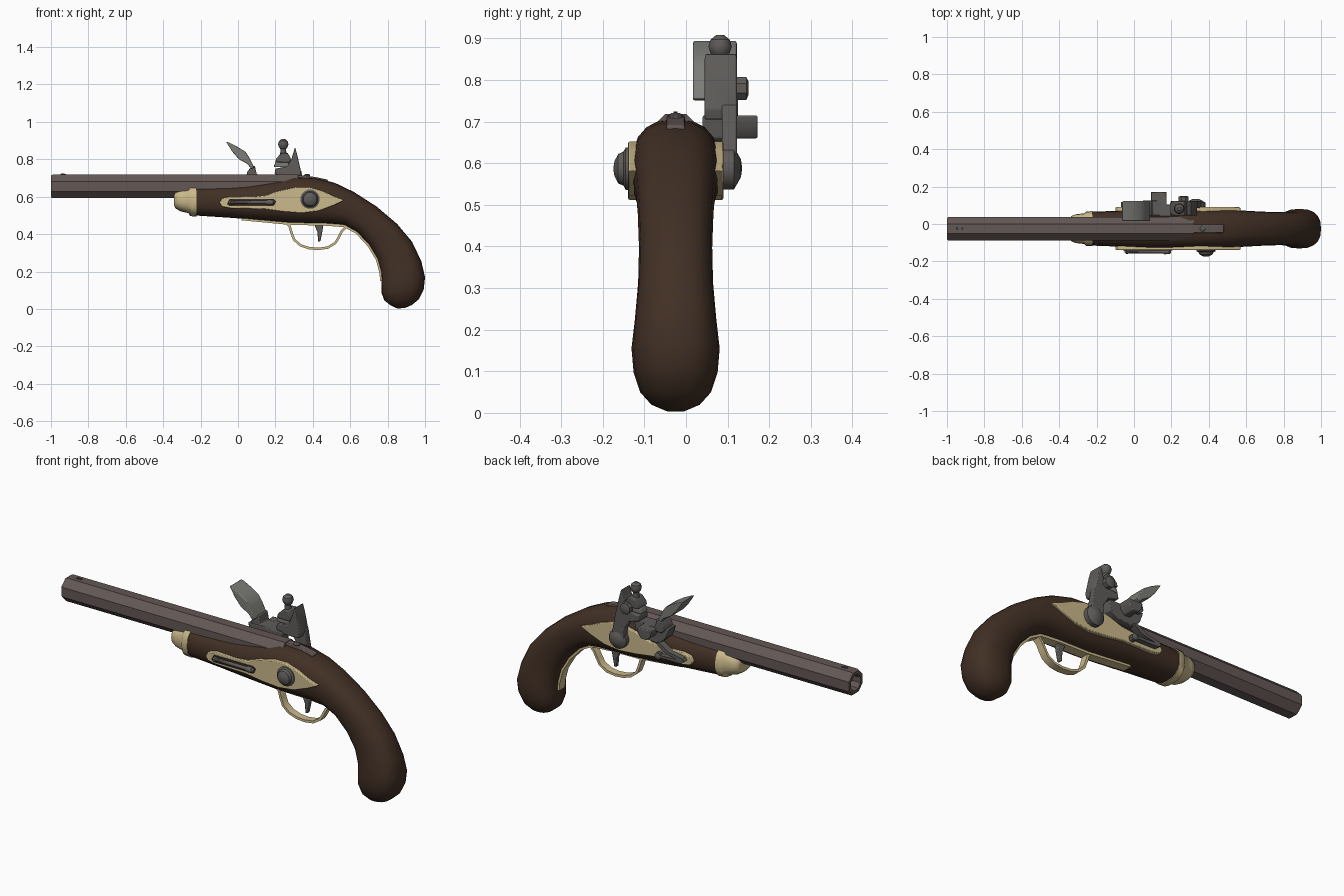
import bpy, bmesh, math
from mathutils import Vector

CY = -0.025  # centre plane of barrel and stock


def material(name, rgb):
    m = bpy.data.materials.new(name)
    m.diffuse_color = (*rgb, 1)
    return m


WOOD = material("dark_wood", (0.053, 0.029, 0.018))
BARREL = material("brown_steel", (0.125, 0.097, 0.091))
STEEL = material("lock_steel", (0.115, 0.108, 0.102))
LIGHT = material("worn_steel", (0.20, 0.20, 0.185))
BRASS = material("pale_brass", (0.60, 0.49, 0.26))


def finish(name, bm, mat, angle=35, bevel=0):
    bmesh.ops.recalc_face_normals(bm, faces=bm.faces)
    me = bpy.data.meshes.new(name)
    bm.to_mesh(me)
    bm.free()
    me.materials.append(mat)
    ob = bpy.data.objects.new(name, me)
    bpy.context.collection.objects.link(ob)
    if bevel:
        b = ob.modifiers.new("bevel", 'BEVEL')
        b.width, b.segments = bevel, 2
    bpy.ops.object.select_all(action='DESELECT')
    ob.select_set(True)
    bpy.context.view_layer.objects.active = ob
    bpy.ops.object.shade_smooth_by_angle(angle=math.radians(angle))
    return ob


def skin(bm, rings):
    """Bridge successive vertex rings and cap both ends."""
    n = len(rings[0])
    for a, b in zip(rings, rings[1:]):
        for i in range(n):
            bm.faces.new((a[i], a[(i + 1) % n], b[(i + 1) % n], b[i]))
    bm.faces.new(rings[0])
    bm.faces.new(rings[-1])


def loft(name, sections, mat, n=20, power=0.8):
    """Rounded sections: (top x, top z, bottom x, bottom z, half width)."""
    bm = bmesh.new()
    rings = []
    for tx, tz, bx, bz, hw in sections:
        ring = []
        for i in range(n):
            a = 2 * math.pi * i / n
            s = math.copysign(abs(math.sin(a)) ** power, math.sin(a))
            c = math.copysign(abs(math.cos(a)) ** power, math.cos(a))
            ring.append(bm.verts.new(((tx + bx) / 2 + (tx - bx) / 2 * s, CY + hw * c,
                                      (tz + bz) / 2 + (tz - bz) / 2 * s)))
        rings.append(ring)
    skin(bm, rings)
    return finish(name, bm, mat, 50)


def lathe(name, axis, centre, profile, mat, n=16, angle=35):
    """Profile of (position along axis, radius) turned about x, y or z."""
    bm = bmesh.new()
    rings = []
    for t, r in profile:
        ring = []
        for i in range(n):
            a = 2 * math.pi * (i + 0.5) / n
            u, v = r * math.cos(a), r * math.sin(a)
            off = {'x': (t, u, v), 'y': (u, t, v), 'z': (u, v, t)}[axis]
            ring.append(bm.verts.new(Vector(centre) + Vector(off)))
        rings.append(ring)
    skin(bm, rings)
    return finish(name, bm, mat, angle)


def plate(name, outline, y0, y1, mat, bevel=0.004):
    """Side outline (x, z) given a thickness in y."""
    bm = bmesh.new()
    skin(bm, [[bm.verts.new((x, y, z)) for x, z in outline] for y in (y0, y1)])
    return finish(name, bm, mat, 35, bevel)


def strip(name, path, thick, width, mat):
    """Flat band following a path in the centre plane."""
    bm = bmesh.new()
    rings = []
    pts = [Vector((x, 0, z)) for x, z in path]
    for i, p in enumerate(pts):
        d = (pts[min(i + 1, len(pts) - 1)] - pts[max(i - 1, 0)]).normalized()
        nrm = Vector((-d.z, 0, d.x)) * thick / 2
        rings.append([bm.verts.new(p + nrm * s + Vector((0, CY + w * width / 2, 0)))
                      for s, w in ((1, 1), (1, -1), (-1, -1), (-1, 1))])
    skin(bm, rings)
    return finish(name, bm, mat, 40)


# Octagonal barrel with open bore, tang and front sight
lathe("barrel", 'x', (0, CY, 0.655),
      [(-0.75, 0.038), (-0.99, 0.038), (-1, 0.044), (-1, 0.062), (-0.992, 0.068), (0.32, 0.068)],
      BARREL, 8, 20)
plate("breech_tang", [(0.29, 0.66), (0.29, 0.716), (0.35, 0.714), (0.42, 0.704), (0.48, 0.691), (0.48, 0.66)],
      CY - 0.022, CY + 0.022, BARREL)
lathe("tang_screw", 'z', (0.37, CY, 0.70), [(0, 0.017), (0.016, 0.017), (0.021, 0.010)], STEEL, 10)
plate("front_sight", [(-0.955, 0.71), (-0.945, 0.724), (-0.92, 0.722), (-0.91, 0.71)],
      CY - 0.005, CY + 0.005, BARREL, 0)

# Stock sweeping down into a bulbous grip
loft("stock", [
    (-0.235, 0.655, -0.235, 0.500, 0.090), (-0.05, 0.657, -0.05, 0.488, 0.097),
    (0.05, 0.664, 0.05, 0.480, 0.102), (0.18, 0.685, 0.18, 0.468, 0.106),
    (0.30, 0.706, 0.28, 0.459, 0.107), (0.42, 0.700, 0.40, 0.457, 0.106),
    (0.52, 0.673, 0.49, 0.456, 0.102), (0.62, 0.625, 0.57, 0.447, 0.096),
    (0.74, 0.548, 0.635, 0.411, 0.091), (0.85, 0.455, 0.70, 0.341, 0.088),
    (0.93, 0.360, 0.745, 0.266, 0.090), (0.98, 0.255, 0.765, 0.192, 0.098),
    (1.00, 0.170, 0.767, 0.140, 0.106), (0.993, 0.105, 0.766, 0.090, 0.101),
    (0.968, 0.053, 0.782, 0.046, 0.085), (0.93, 0.021, 0.817, 0.018, 0.058),
    (0.89, 0.004, 0.85, 0.003, 0.02)], WOOD)

# Brass nose cap
loft("nose_cap", [
    (-0.342, 0.615, -0.342, 0.555, 0.050), (-0.335, 0.636, -0.335, 0.538, 0.068),
    (-0.31, 0.648, -0.31, 0.523, 0.077), (-0.265, 0.652, -0.265, 0.512, 0.082),
    (-0.256, 0.661, -0.256, 0.496, 0.092), (-0.222, 0.662, -0.222, 0.494, 0.094)], BRASS)

# Brass side plates, one on each flank
OUTLINE = [(-0.10, 0.568), (-0.085, 0.592), (-0.04, 0.602), (0.08, 0.600), (0.15, 0.608),
           (0.22, 0.632), (0.31, 0.652), (0.38, 0.652), (0.45, 0.632), (0.52, 0.600), (0.57, 0.582),
           (0.51, 0.553), (0.43, 0.523), (0.34, 0.512), (0.24, 0.520), (0.14, 0.534),
           (-0.04, 0.538), (-0.085, 0.546)]
plate("side_plate", OUTLINE, -0.139, -0.07, BRASS)
plate("lock_plate", OUTLINE, 0.03, 0.090, BRASS)

# Front side: wooden slot, rod and round boss
plate("rod_slot", [(-0.06, 0.56), (-0.045, 0.588), (0.19, 0.588), (0.205, 0.575), (0.19, 0.55), (-0.045, 0.55)],
      -0.143, -0.135, WOOD, 0)
lathe("side_rod", 'x', (0, -0.147, 0.57),
      [(-0.05, 0.006), (-0.04, 0.014), (-0.02, 0.010), (0.15, 0.010), (0.165, 0.016), (0.19, 0.014), (0.198, 0.006)],
      STEEL, 10)
lathe("side_boss", 'y', (0.385, 0, 0.587),
      [(-0.13, 0.052), (-0.145, 0.052), (-0.15, 0.042), (-0.163, 0.036), (-0.172, 0.018), (-0.174, 0.006)], STEEL)

# Trigger guard, belly strap and trigger
strip("belly_strap", [(0.02, 0.481), (0.10, 0.473), (0.28, 0.456), (0.45, 0.453), (0.57, 0.444),
                      (0.635, 0.408), (0.70, 0.338), (0.744, 0.264), (0.764, 0.19), (0.766, 0.15)],
      0.014, 0.05, BRASS)
strip("trigger_guard", [(0.25, 0.463), (0.275, 0.445), (0.285, 0.41), (0.30, 0.37), (0.335, 0.34), (0.38, 0.325),
                        (0.43, 0.321), (0.48, 0.328), (0.52, 0.352), (0.54, 0.385), (0.555, 0.415), (0.58, 0.44)],
      0.013, 0.04, BRASS)
plate("trigger", [(0.40, 0.47), (0.46, 0.47), (0.452, 0.42), (0.44, 0.36), (0.428, 0.36), (0.425, 0.41)],
      CY - 0.012, CY + 0.012, STEEL)

# Cock: pivot, gooseneck, jaws, flint and clamp screw
lathe("cock_pivot", 'y', (0.33, 0, 0.588),
      [(0.08, 0.052), (0.115, 0.052), (0.122, 0.040), (0.132, 0.022), (0.134, 0.008)], STEEL)
plate("cock_neck", [(0.29, 0.57), (0.37, 0.57), (0.352, 0.66), (0.338, 0.74), (0.27, 0.75), (0.245, 0.72), (0.285, 0.66)],
      0.086, 0.122, STEEL)
plate("cock_lower_jaw", [(0.195, 0.722), (0.20, 0.75), (0.265, 0.762), (0.285, 0.80), (0.305, 0.865),
                         (0.318, 0.82), (0.338, 0.73), (0.33, 0.705), (0.25, 0.705)], 0.045, 0.122, STEEL)
plate("flint", [(0.19, 0.758), (0.20, 0.785), (0.275, 0.79), (0.27, 0.757)], 0.055, 0.112, LIGHT)
plate("cock_upper_jaw", [(0.20, 0.785), (0.205, 0.805), (0.23, 0.832), (0.265, 0.835), (0.285, 0.80), (0.275, 0.782)],
      0.045, 0.122, STEEL)
lathe("jaw_screw", 'z', (0.242, 0.082, 0),
      [(0.80, 0.018), (0.855, 0.016), (0.865, 0.024), (0.88, 0.029), (0.897, 0.024), (0.908, 0.010)], STEEL, 12)
lathe("jaw_side_screw", 'y', (0.265, 0, 0.78), [(0.115, 0.03), (0.145, 0.03), (0.15, 0.018)], STEEL, 8)

# Frizzen: curved striking blade and hinged foot
plate("frizzen_blade", [(-0.065, 0.895), (-0.045, 0.888), (0.0, 0.865), (0.04, 0.84), (0.06, 0.81), (0.075, 0.78),
                        (0.088, 0.755), (0.07, 0.75), (0.05, 0.775), (0.005, 0.80), (-0.03, 0.84)],
      0.017, 0.122, LIGHT)
plate("frizzen_foot", [(0.045, 0.715), (0.05, 0.735), (0.075, 0.765), (0.09, 0.765), (0.10, 0.72), (0.17, 0.712),
                       (0.17, 0.695), (0.06, 0.695)], 0.045, 0.125, STEEL)

# Priming pan and frizzen spring
plate("priming_pan", [(0.09, 0.715), (0.175, 0.715), (0.17, 0.685), (0.15, 0.66), (0.115, 0.66), (0.095, 0.685)],
      0.04, 0.172, STEEL)
plate("pan_bracket", [(0.03, 0.715), (0.24, 0.715), (0.23, 0.66), (0.18, 0.63), (0.09, 0.62), (0.05, 0.66)],
      0.04, 0.105, STEEL)
plate("frizzen_spring", [(-0.07, 0.57), (-0.06, 0.585), (0.02, 0.60), (0.08, 0.635), (0.10, 0.628), (0.05, 0.59),
                         (-0.03, 0.573), (0.10, 0.568), (0.10, 0.555), (-0.05, 0.557)], 0.08, 0.118, STEEL, 0)
lathe("spring_screw", 'y', (0.09, 0, 0.56), [(0.08, 0.018), (0.118, 0.018), (0.124, 0.008)], STEEL, 10)
